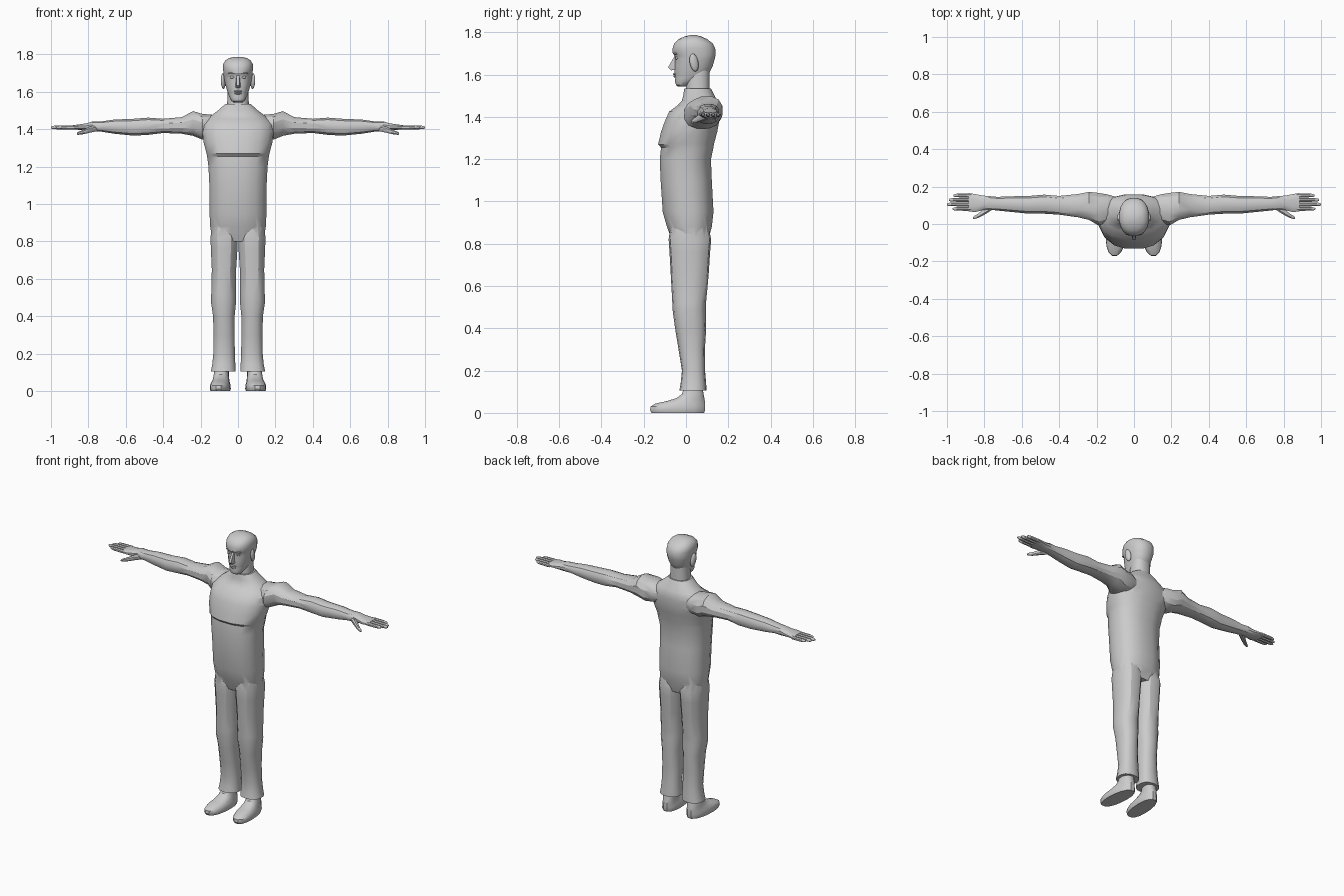
import bpy, bmesh, math
from mathutils import Matrix, Vector


def finish(bm, name, angle=32):
    bmesh.ops.recalc_face_normals(bm, faces=bm.faces)
    me = bpy.data.meshes.new(name)
    bm.to_mesh(me)
    bm.free()
    ob = bpy.data.objects.new(name, me)
    bpy.context.collection.objects.link(ob)
    smooth(ob, angle)
    return ob


def smooth(ob, angle=32):
    bpy.ops.object.select_all(action='DESELECT')
    ob.select_set(True)
    bpy.context.view_layer.objects.active = ob
    bpy.ops.object.shade_smooth_by_angle(angle=math.radians(angle))


def add_loft(bm, rows, axis='z', n=16, p=2.4, side=1, skew=0):
    """Skin superellipse rings; row = position, a0, a1, b0, b1."""
    def power(v):
        return math.copysign(abs(v) ** (2 / p), v)
    rings = []
    for pos, a0, a1, b0, b1 in rows:
        ring = []
        for i in range(n):
            t = 2 * math.pi * (i + 0.5) / n
            k = math.cos(math.pi / n) ** (2 / p)
            a = (a0 + a1) / 2 + (a1 - a0) / 2 * power(math.cos(t)) / k
            b = (b0 + b1) / 2 + (b1 - b0) / 2 * power(math.sin(t)) / k
            co = (a, b, pos) if axis == 'z' else (pos, a, b)
            ring.append(bm.verts.new((side * (co[0] - skew * co[1]), co[1], co[2])))
        rings.append(ring)
    for r, s in zip(rings, rings[1:]):
        for i in range(n):
            j = (i + 1) % n
            bm.faces.new((r[i], r[j], s[j], s[i]))
    bm.faces.new(rings[0])
    bm.faces.new(rings[-1])


def loft(name, rows, **kw):
    bm = bmesh.new()
    add_loft(bm, rows, **kw)
    return finish(bm, name)


def sym(rows):
    return [(z, -w, w, f, b) for z, w, f, b in rows]


def blob(name, loc, size, rot=(0, 0, 0), sides=(1,)):
    """Ellipsoid, optionally on both sides."""
    for s in sides:
        bm = bmesh.new()
        bmesh.ops.create_uvsphere(bm, u_segments=12, v_segments=8, radius=1)
        bmesh.ops.scale(bm, vec=size, verts=bm.verts)
        m = Matrix.Translation((loc[0] * s, loc[1], loc[2]))
        m = m @ Matrix.Rotation(rot[2] * s, 4, 'Z') @ Matrix.Rotation(rot[0], 4, 'X')
        bm.transform(m)
        finish(bm, name, 60)


# Torso with chest step and collar: z, half width, front, back
body = loft("body", sym([
    (.80, .135, -.06, .10), (.88, .149, -.09, .122), (.95, .152, -.11, .13),
    (1.10, .153, -.12, .122), (1.20, .158, -.124, .118), (1.255, .165, -.118, .13),
    (1.27, .168, -.132, .132), (1.33, .184, -.118, .148), (1.38, .19, -.10, .157),
    (1.425, .186, -.08, .158), (1.455, .165, -.04, .156), (1.475, .14, -.02, .148),
    (1.502, .105, -.013, .135), (1.535, .068, -.008, .118)]))

# Trouser legs: z, inner, outer, front, back
leg = [(.105, .012, .145, -.03, .096), (.14, .014, .138, -.024, .094),
       (.20, .017, .132, -.018, .089), (.30, .018, .131, -.034, .088),
       (.40, .018, .133, -.05, .094), (.48, .010, .145, -.061, .092),
       (.52, .011, .143, -.063, .093), (.65, .010, .140, -.07, .105),
       (.76, .003, .145, -.076, .112), (.82, .001, .147, -.08, .117),
       (.90, .006, .138, -.07, .10)]

# Arm and palm: x, front, back, bottom, top
arm = [(.10, .04, .145, 1.37, 1.455), (.14, .01, .158, 1.352, 1.478),
       (.19, -.008, .166, 1.345, 1.482), (.24, .022, .172, 1.365, 1.497),
       (.30, .036, .16, 1.376, 1.465), (.40, .05, .15, 1.38, 1.456),
       (.48, .055, .157, 1.37, 1.462), (.56, .055, .15, 1.366, 1.456),
       (.66, .065, .148, 1.376, 1.452), (.73, .072, .145, 1.387, 1.442),
       (.78, .078, .15, 1.389, 1.441), (.81, .074, .152, 1.392, 1.432),
       (.85, .063, .16, 1.397, 1.426), (.885, .068, .166, 1.40, 1.421)]

# Join limbs to the torso
for s in (1, -1):
    for rows, axis, n in ((leg, 'z', 14), (arm, 'x', 12)):
        limb = loft("limb", rows, axis=axis, n=n, side=s)
        mod = body.modifiers.new("join", 'BOOLEAN')
        mod.operation = 'UNION'
        mod.solver = 'EXACT'
        mod.object = limb
        bpy.context.view_layer.objects.active = body
        bpy.ops.object.modifier_apply(modifier=mod.name)
        bpy.data.objects.remove(limb)
smooth(body, 35)

# Fingers, thumb and shoes
for s in (1, -1):
    bm = bmesh.new()
    for y, tip in ((.081, .97), (.105, 1.0), (.129, .99), (.153, .965)):
        add_loft(bm, [(x, y - r, y + r, 1.41 - r, 1.41 + r) for x, r in
                      ((.87, .0105), (tip - .03, .010), (tip - .008, .008), (tip, .004))],
                 axis='x', n=8, p=2.2, side=s)
    add_loft(bm, [(.75, .082, .11, 1.39, 1.42), (.79, .055, .092, 1.382, 1.415),
                  (.83, .034, .058, 1.373, 1.396), (.855, .026, .042, 1.37, 1.386),
                  (.862, .028, .036, 1.372, 1.38)], axis='x', n=8, p=2.2, side=s)
    finish(bm, "fingers", 40)
    loft("shoe", [(.0, .042, .142, -.163, .086), (.012, .038, .146, -.17, .09),
                  (.03, .039, .145, -.168, .09), (.044, .043, .141, -.145, .09),
                  (.056, .047, .136, -.09, .089), (.07, .05, .133, -.045, .087),
                  (.088, .052, .131, -.02, .083), (.125, .052, .125, -.008, .078)],
         side=s, skew=.07, p=2.3)

# Neck and head: z, half width, front, back
loft("neck", sym([(1.51, .06, .0, .112), (1.57, .056, .0, .112), (1.64, .055, .01, .112)]))
loft("head", sym([
    (1.544, .022, -.038, .0), (1.55, .033, -.047, .02), (1.57, .045, -.053, .05),
    (1.585, .051, -.05, .085), (1.60, .056, -.054, .107), (1.64, .068, -.053, .126),
    (1.675, .075, -.051, .136), (1.688, .077, -.053, .139), (1.702, .078, -.063, .14),
    (1.725, .08, -.063, .138), (1.748, .079, -.055, .126), (1.768, .068, -.035, .10),
    (1.78, .05, -.008, .073), (1.787, .022, .018, .05)]), n=20, p=2.3)

# Nose: bridge, tip, base
bm = bmesh.new()
v = [bm.verts.new(c) for c in (
    (-.007, -.05, 1.695), (.007, -.05, 1.695), (.007, -.085, 1.634), (-.007, -.085, 1.634),
    (.017, -.045, 1.625), (-.017, -.045, 1.625), (.006, -.07, 1.62), (-.006, -.07, 1.62))]
bmesh.ops.convex_hull(bm, input=v)
finish(bm, "nose", 40)

# Small face features and ears
both = (1, -1)
blob("upper_lip", (0, -.051, 1.603), (.022, .011, .006))
blob("lower_lip", (0, -.05, 1.592), (.019, .010, .006))
blob("eye", (.03, -.042, 1.678), (.014, .009, .007), sides=both)
blob("brow", (.032, -.05, 1.699), (.022, .01, .005), rot=(0, 0, .25), sides=both)
blob("ear", (.079, .038, 1.657), (.012, .021, .043), rot=(.2, 0, .25), sides=both)
